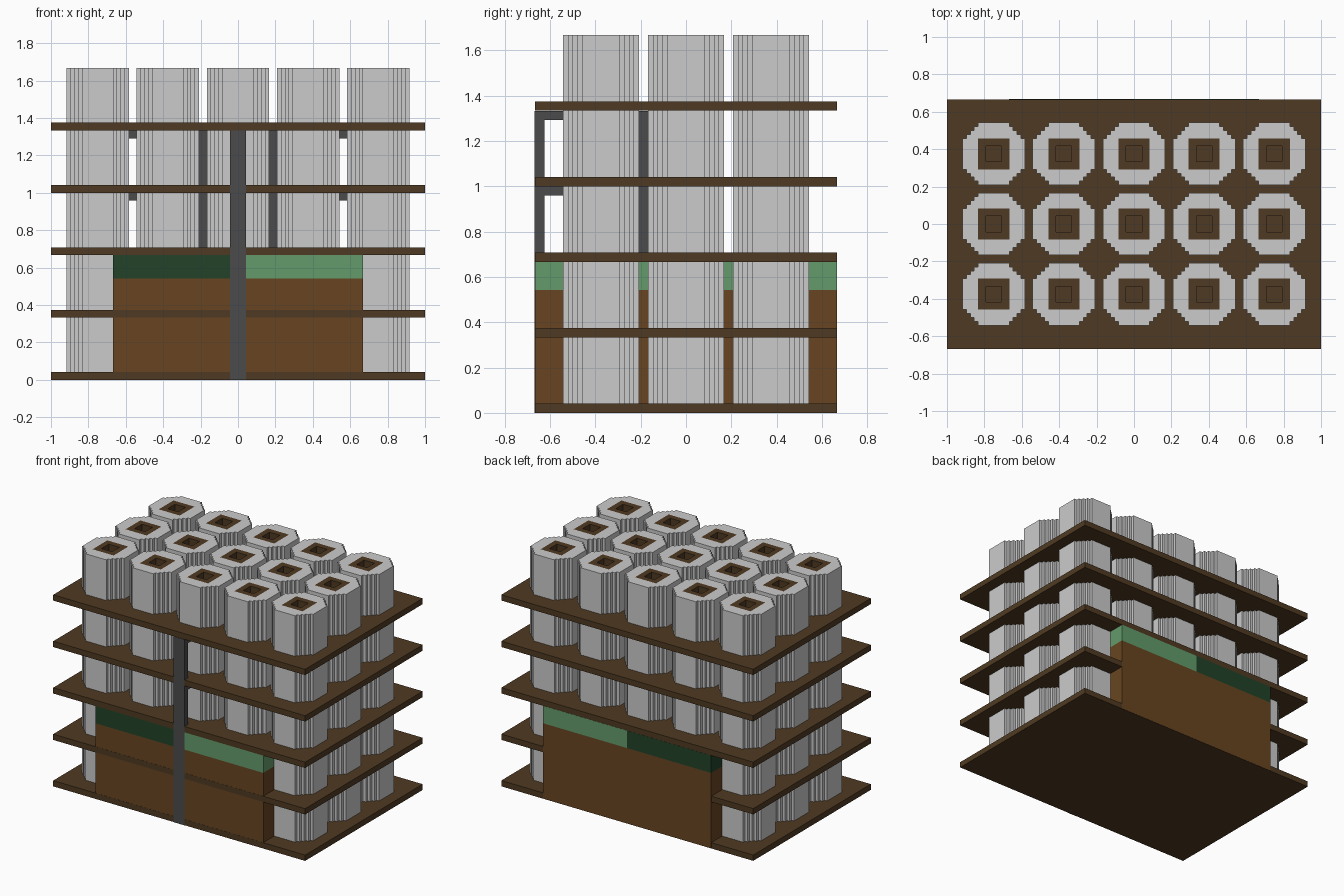
import bpy, bmesh

if "Cube" in bpy.data.objects:
    bpy.data.objects.remove(bpy.data.objects["Cube"])

V = 1 / 48  # grid step


def material(name, rgb):
    m = bpy.data.materials.new(name)
    m.diffuse_color = (*rgb, 1)
    m.use_nodes = True
    m.node_tree.nodes["Principled BSDF"].inputs["Base Color"].default_value = m.diffuse_color
    return m


WHITE = material("pale grey", (0.60, 0.60, 0.60))
SHELF = material("dark wood", (0.078, 0.042, 0.016))
CRATE = material("brown wood", (0.14, 0.060, 0.015))
LIGHT = material("light green", (0.125, 0.33, 0.145))
DARK = material("dark green", (0.016, 0.055, 0.022))
METAL = material("dark metal", (0.070, 0.070, 0.072))


def to_object(name, bm, mat, loc=(0, 0, 0)):
    mesh = bpy.data.meshes.new(name)
    bmesh.ops.recalc_face_normals(bm, faces=bm.faces)
    bm.to_mesh(mesh)
    bm.free()
    mesh.materials.append(mat)
    ob = bpy.data.objects.new(name, mesh)
    ob.location = loc
    bpy.context.collection.objects.link(ob)
    return ob


def box(name, x, y, z, mat):
    """Box from (min, max) ranges."""
    bm = bmesh.new()
    bmesh.ops.create_cube(bm, size=1)
    for v in bm.verts:
        v.co = [r[0] + (c + 0.5) * (r[1] - r[0]) for r, c in zip((x, y, z), v.co)]
    return to_object(name, bm, mat)


def ring(name, outer, inner, height, mat):
    """Prism between two outlines, standing on z = 0."""
    bm = bmesh.new()
    edges = []
    for loop in (outer, inner):
        vs = [bm.verts.new((px * V, py * V, 0)) for px, py in loop]
        edges += [bm.edges.new((a, b)) for a, b in zip(vs, vs[1:] + vs[:1])]
    bmesh.ops.triangle_fill(bm, edges=edges, use_beauty=True, use_dissolve=False)
    ext = bmesh.ops.extrude_face_region(bm, geom=bm.faces[:], use_keep_orig=True)
    for e in ext["geom"]:
        if isinstance(e, bmesh.types.BMVert):
            e.co.z = height
    return to_object(name, bm, mat)


def turned(points):
    """Repeat a quarter outline four times around the centre."""
    out = []
    for _ in range(4):
        out += points
        points = [(-y, x) for x, y in points]
    return out


# stepped roll with a square wooden core
quarter = [(8, 4), (7, 4), (7, 5), (6, 5), (6, 6), (5, 6), (5, 7), (4, 7), (4, 8)]
H = 14 * V
roll = ring("roll", turned(quarter), turned([(4, 4)]), H, WHITE)
core = ring("roll_core", turned([(4, 4)]), turned([(2, 2)]), H, SHELF)
first = True
for level in range(5):
    for i in range(-2, 3):
        if level < 2 and abs(i) < 2:
            continue  # inside the crate
        for j in (-1, 0, 1):
            for src in (roll, core):
                ob = src if first else src.copy()
                if not first:
                    bpy.context.collection.objects.link(ob)
                ob.location = (i * 0.375, j * 0.375, level / 3 + 2 * V)
            first = False

# shelves
for level in range(5):
    box("shelf", (-1, 1), (-0.667, 0.666), (level / 3, level / 3 + 2 * V), SHELF)

# crate with a two-tone green band on top
box("crate", (-0.667, 0.667), (-0.666, 0.667), (0.001, 0.542), CRATE)
box("green_band_left", (-0.667, 0), (-0.666, 0.667), (0.542, 0.667), DARK)
box("green_band_right", (0, 0.667), (-0.666, 0.667), (0.542, 0.667), LIGHT)

# front pole, inner posts and cross bars under the shelves
box("front_pole", (-0.042, 0.042), (-0.669, -0.625), (0, 1.333), METAL)
for s in (-1, 1):
    box("inner_post", (s * 0.1875 - V, s * 0.1875 + V), (-0.208, -0.167), (0.667, 1.333), METAL)
for top in (1.0, 1.333):
    box("bar_front_to_back", (-0.042, 0.042), (-0.667, 0.0), (top - 2 * V, top), METAL)
    box("bar_side_to_side", (-0.667, 0.667), (-0.042, 0.042), (top - 2 * V, top), METAL)
